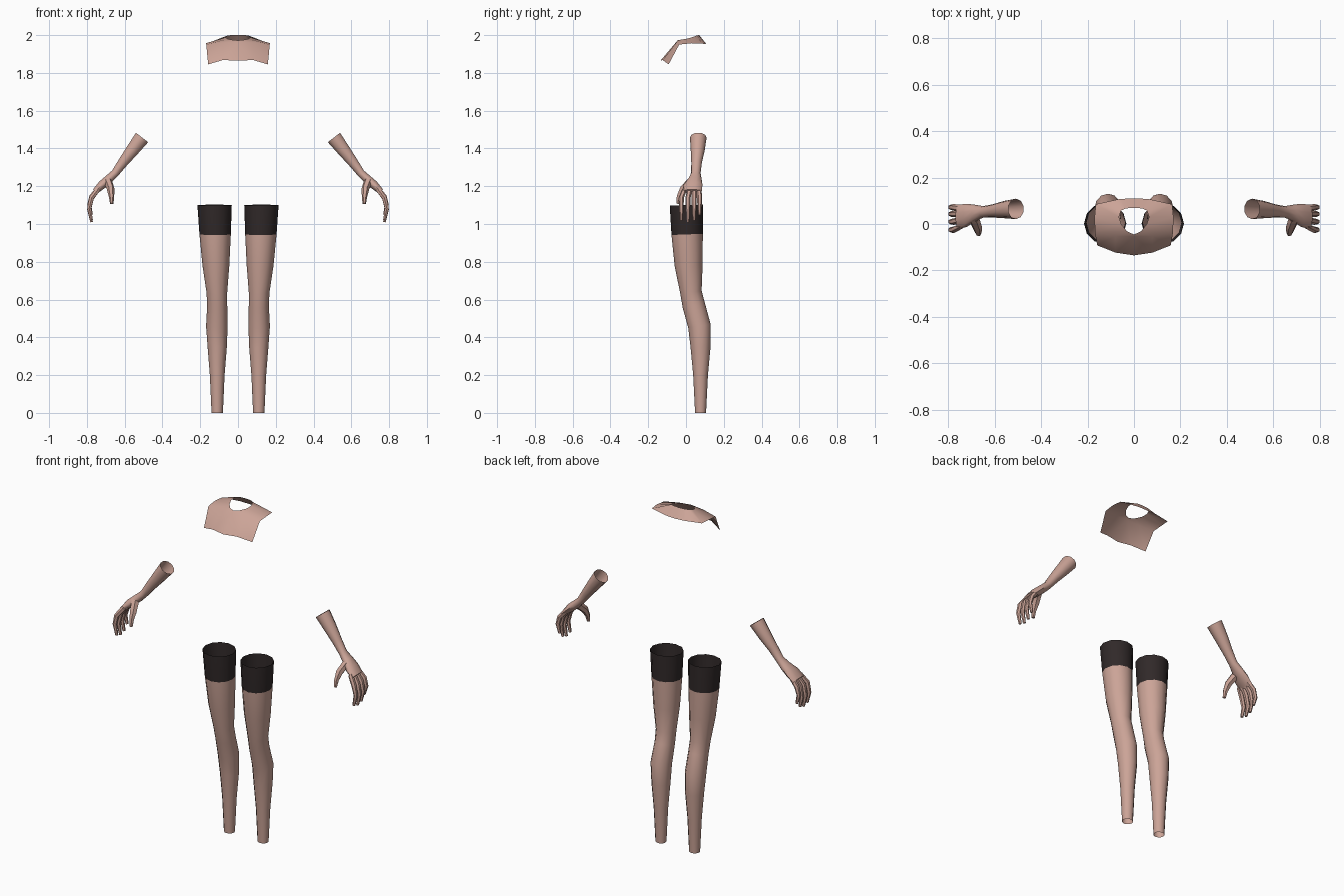
import bpy
import bmesh
from mathutils import Vector
from math import cos, sin, tau

cube = bpy.data.objects.get("Cube")
if cube:
    bpy.data.objects.remove(cube)


def material(name, color):
    mat = bpy.data.materials.new(name)
    mat.use_nodes = True
    mat.diffuse_color = color
    mat.node_tree.nodes["Principled BSDF"].inputs["Base Color"].default_value = color
    return mat


skin = material("skin", (0.60, 0.37, 0.31, 1))
stocking = material("dark stocking", (0.03, 0.022, 0.022, 1))


def finish(bm, name, materials, angle=1.0):
    """Turn the bmesh into a smooth object mirrored across x."""
    mesh = bpy.data.meshes.new(name)
    bm.to_mesh(mesh)
    bm.free()
    obj = bpy.data.objects.new(name, mesh)
    bpy.context.collection.objects.link(obj)
    for mat in materials:
        mesh.materials.append(mat)
    bpy.ops.object.select_all(action="DESELECT")
    obj.select_set(True)
    bpy.context.view_layer.objects.active = obj
    bpy.ops.object.shade_smooth_by_angle(angle=angle)
    mirror = obj.modifiers.new("mirror", "MIRROR")
    mirror.merge_threshold = 0.0005
    return obj


def loft(bm, rings, axis, sides, cap_end=False):
    """Skin elliptical rings (x, y, z, radius along axis, other radius)."""
    centers = [Vector(r[:3]) for r in rings]
    loops = []
    for i, ring in enumerate(rings):
        ahead = centers[min(i + 1, len(rings) - 1)]
        behind = centers[max(i - 1, 0)]
        across = (ahead - behind).cross(axis).normalized()
        loops.append([
            bm.verts.new(centers[i] + axis * ring[3] * cos(tau * k / sides)
                         + across * ring[4] * sin(tau * k / sides))
            for k in range(sides)])
    faces = []
    for a, b in zip(loops, loops[1:]):
        for k in range(sides):
            n = (k + 1) % sides
            faces.append(bm.faces.new((a[k], a[n], b[n], b[k])))
    if cap_end:
        faces.append(bm.faces.new(loops[-1]))
    bmesh.ops.recalc_face_normals(bm, faces=faces)
    return faces


X_AXIS, Y_AXIS = Vector((1, 0, 0)), Vector((0, 1, 0))

# Legs: open tubes, dark above the stocking edge
leg_rings = [
    (.124, .002, 1.1, .091, .088),
    (.121, .006, .945, .083, .083),
    (.117, .014, .78, .071, .074),
    (.112, .026, .64, .055, .057),
    (.11, .041, .57, .053, .06),
    (.112, .071, .46, .057, .06),
    (.11, .077, .35, .051, .053),
    (.11, .077, .2, .039, .039),
    (.11, .077, 0, .03, .029),
]
bm = bmesh.new()
for face in loft(bm, leg_rings, X_AXIS, 12):
    face.material_index = int(face.calc_center_median().z > leg_rings[1][2])
finish(bm, "legs", [skin, stocking])

# Forearm flowing into the palm
arm_rings = [
    (.508, .065, 1.458, .044, .043),
    (.56, .062, 1.39, .037, .036),
    (.61, .056, 1.325, .028, .028),
    (.65, .052, 1.27, .025, .022),
    (.685, .047, 1.237, .036, .024),
    (.72, .037, 1.207, .05, .024),
    (.757, .031, 1.172, .052, .016),
]
bm = bmesh.new()
loft(bm, arm_rings, Y_AXIS, 10, cap_end=True)
finish(bm, "forearms_and_palms", [skin])

# Fingers: (sideways position at the tip, tip height)
bm = bmesh.new()
for y, tip in ((-.025, 1.02), (.01, 1.01), (.043, 1.02), (.072, 1.05)):
    base = .031 + (y - .025) * .75
    drop = 1.185 - tip
    path = [(.74, base, 0, .014), (.775, y, .28, .014),
            (.788, y, .62, .012), (.775, y, 1, .008)]
    loft(bm, [(x, py, 1.185 - t * drop, r, r) for x, py, t, r in path],
         Y_AXIS, 6, cap_end=True)
finish(bm, "fingers", [skin])

# Thumb
bm = bmesh.new()
thumb = [(.69, .025, 1.225, .024), (.674, -.015, 1.185, .021),
         (.67, -.037, 1.145, .014), (.668, -.044, 1.107, .009)]
loft(bm, [(x, y, z, r, r) for x, y, z, r in thumb], X_AXIS, 6, cap_end=True)
finish(bm, "thumbs", [skin])

# Chest yoke: sheet from the neck opening out to the shoulders, then down the front
neck = [(0, -.045, 1.972), (.03, -.032, 1.975), (.055, 0, 1.98),
        (.065, .03, 1.988), (.056, .058, 1.998), (.035, .067, 2), (0, .07, 2)]
shoulder = [(0, -.053, 1.962), (.08, -.052, 1.96), (.168, -.036, 1.95),
            (.17, .03, 1.957), (.164, .085, 1.955), (.06, .108, 1.952),
            (0, .11, 1.95)]
hem = [(0, -.135, 1.865), (.08, -.123, 1.868), (.158, -.092, 1.845)]
bm = bmesh.new()
rows = [[bm.verts.new(p) for p in row] for row in (neck, shoulder, hem)]
for upper, lower in zip(rows, rows[1:]):
    for i in range(len(lower) - 1):
        bm.faces.new((upper[i], lower[i], lower[i + 1], upper[i + 1]))
finish(bm, "chest_yoke", [skin])
